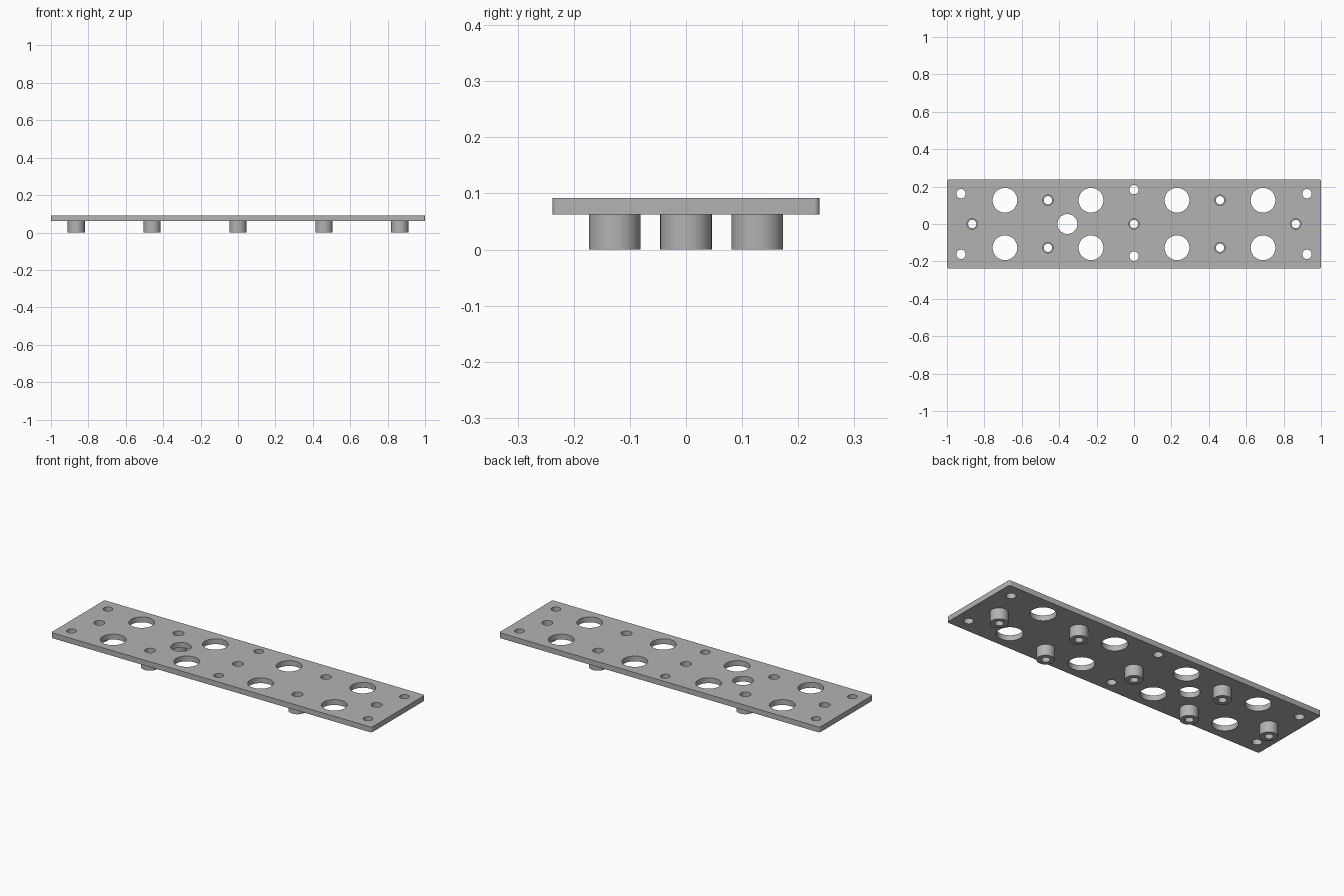
import bpy, bmesh, math

if "Cube" in bpy.data.objects:
    bpy.data.objects.remove(bpy.data.objects["Cube"])

grey = bpy.data.materials.new("light_grey")
grey.diffuse_color = (0.45, 0.45, 0.45, 1)
grey.use_nodes = True
grey.node_tree.nodes["Principled BSDF"].inputs["Base Color"].default_value = grey.diffuse_color


def circle(cx, cy, r, n=48):
    return [(cx + r * math.cos(2 * math.pi * i / n),
             cy + r * math.sin(2 * math.pi * i / n)) for i in range(n)]


def rounded_rect(hx, hy, r, n=6):
    pts = []
    for k, (sx, sy) in enumerate([(1, 1), (-1, 1), (-1, -1), (1, -1)]):
        for i in range(n + 1):
            a = math.pi / 2 * (k + i / n)
            pts.append((sx * (hx - r) + r * math.cos(a), sy * (hy - r) + r * math.sin(a)))
    return pts


def extrude_profile(name, loops, z0, z1):
    """Extrude an outline (first loop) with holes (other loops) from z0 to z1."""
    cu = bpy.data.curves.new(name + "_profile", 'CURVE')
    cu.dimensions = '2D'
    cu.fill_mode = 'BOTH'
    cu.extrude = (z1 - z0) / 2
    for pts in loops:
        s = cu.splines.new('POLY')
        s.points.add(len(pts) - 1)
        for p, (x, y) in zip(s.points, pts):
            p.co = (x, y, 0, 1)
        s.use_cyclic_u = True
    tmp = bpy.data.objects.new(name + "_profile", cu)
    bpy.context.collection.objects.link(tmp)
    bpy.context.view_layer.update()
    dg = bpy.context.evaluated_depsgraph_get()
    me = bpy.data.meshes.new_from_object(tmp.evaluated_get(dg))
    bpy.data.objects.remove(tmp)
    bm = bmesh.new()
    bm.from_mesh(me)
    bmesh.ops.remove_doubles(bm, verts=bm.verts, dist=1e-5)
    bmesh.ops.translate(bm, verts=bm.verts, vec=(0, 0, (z0 + z1) / 2))
    bmesh.ops.recalc_face_normals(bm, faces=bm.faces)
    bm.to_mesh(me)
    bm.free()
    me.materials.clear()
    me.materials.append(grey)
    ob = bpy.data.objects.new(name, me)
    bpy.context.collection.objects.link(ob)
    bpy.ops.object.select_all(action='DESELECT')
    ob.select_set(True)
    bpy.context.view_layer.objects.active = ob
    bpy.ops.object.shade_smooth_by_angle(angle=math.radians(30))
    return ob


BOTTOM, TOP = 0.062, 0.092
bosses = [(0, 0), (-0.865, 0), (0.865, 0)] + [(x, y) for x in (-0.46, 0.46) for y in (-0.127, 0.127)]

# Plate outline and its holes
loops = [rounded_rect(1.0, 0.238, 0.01)]
loops += [circle(x, y, 0.066) for x in (-0.69, -0.23, 0.23, 0.69) for y in (-0.127, 0.127)]
loops.append(circle(-0.356, 0, 0.053))
loops += [circle(x, y, 0.025) for x in (-0.925, 0.925) for y in (-0.162, 0.162)]
loops += [circle(0, 0.184, 0.025), circle(0, -0.172, 0.025)]
loops += [circle(x, y, 0.028) for x, y in bosses]
extrude_profile("plate", loops, BOTTOM, TOP)

# Hollow standoffs under the plate, with a narrower bore
for i, (x, y) in enumerate(bosses):
    extrude_profile(f"standoff_{i + 1}", [circle(x, y, 0.046), circle(x, y, 0.022)], 0, BOTTOM)
